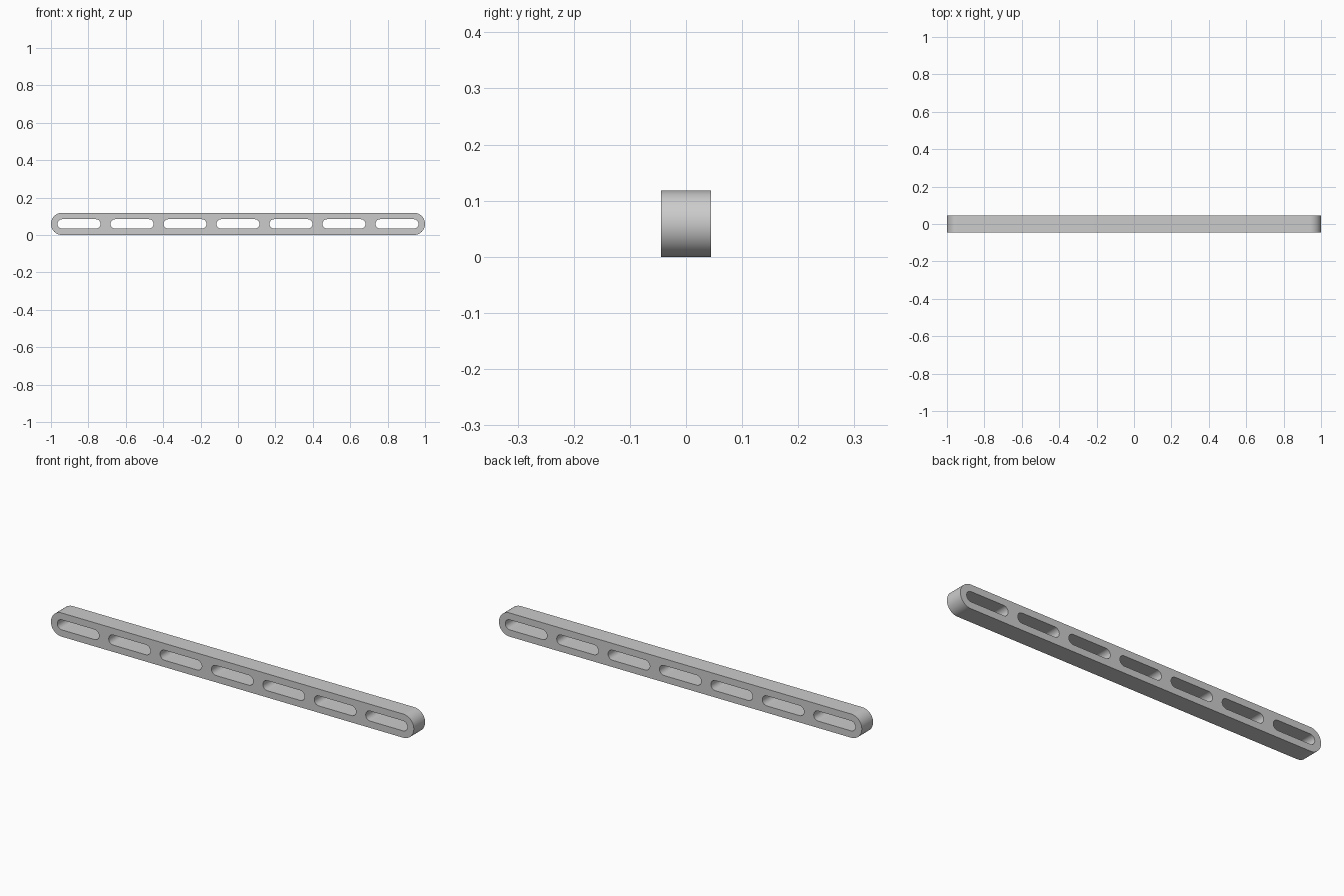
import bpy, bmesh
from math import pi, cos, sin, radians

if "Cube" in bpy.data.objects:
    bpy.data.objects.remove(bpy.data.objects["Cube"])

LENGTH, HEIGHT, DEPTH = 2.0, 0.118, 0.089
SLOTS, PITCH, SLOT_LEN, SLOT_H = 7, 0.2833, 0.23, 0.05


def stadium(curve, cx, length, height, steps):
    """Add a closed round-ended outline centred on (cx, HEIGHT / 2)."""
    r = height / 2
    half = length / 2 - r
    pts = []
    for side, start in ((1, -pi / 2), (-1, pi / 2)):
        for i in range(steps + 1):
            a = start + pi * i / steps
            pts.append((cx + side * half + r * cos(a), HEIGHT / 2 + r * sin(a)))
    spline = curve.splines.new('POLY')
    spline.points.add(len(pts) - 1)
    for p, (x, z) in zip(spline.points, pts):
        p.co = (x, z, 0, 1)
    spline.use_cyclic_u = True


# Flat profile: rounded bar outline with a row of slots as holes
profile = bpy.data.curves.new("bar_profile", 'CURVE')
profile.dimensions = '2D'
profile.fill_mode = 'BOTH'
profile.extrude = DEPTH / 2
stadium(profile, 0, LENGTH, HEIGHT, 32)
for i in range(SLOTS):
    stadium(profile, (i - (SLOTS - 1) / 2) * PITCH, SLOT_LEN, SLOT_H, 24)

# Slotted bar: profile turned upright and converted to a welded mesh
bar = bpy.data.objects.new("slotted_bar", profile)
bar.rotation_euler = (pi / 2, 0, 0)
bpy.context.collection.objects.link(bar)
bpy.context.view_layer.objects.active = bar
bar.select_set(True)
bpy.ops.object.convert(target='MESH')
bpy.ops.object.transform_apply(location=True, rotation=True, scale=True)
bar = bpy.context.object

bm = bmesh.new()
bm.from_mesh(bar.data)
bmesh.ops.remove_doubles(bm, verts=bm.verts, dist=0.0001)
bmesh.ops.recalc_face_normals(bm, faces=bm.faces)
bm.to_mesh(bar.data)
bm.free()
bpy.ops.object.shade_smooth_by_angle(angle=radians(30))
